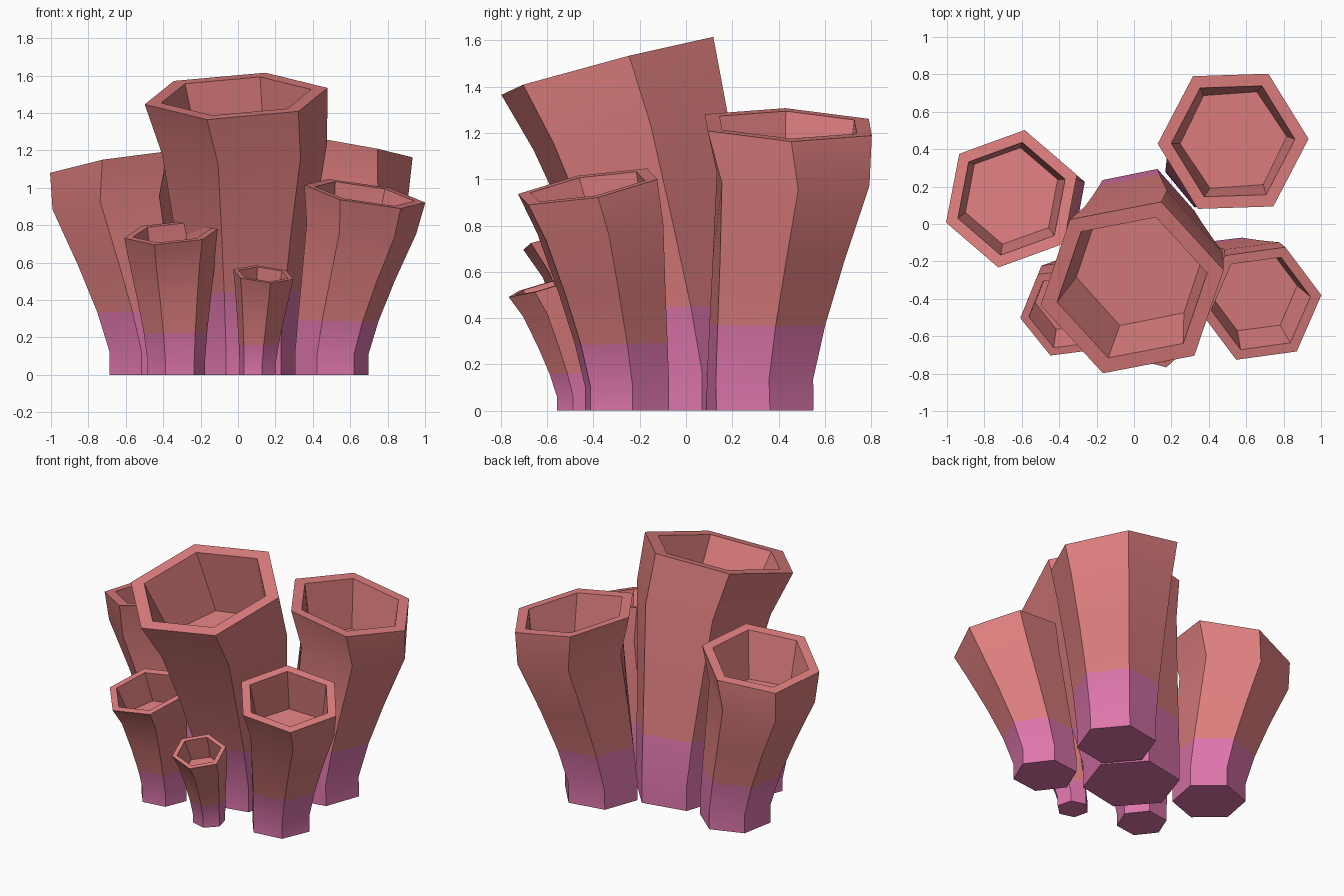
import bpy, bmesh, math
from mathutils import Vector, Quaternion

if "Cube" in bpy.data.objects:
    bpy.data.objects.remove(bpy.data.objects["Cube"])


def material(name, rgb):
    m = bpy.data.materials.new(name)
    m.diffuse_color = (*rgb, 1)
    m.use_nodes = True
    m.node_tree.nodes["Principled BSDF"].inputs["Base Color"].default_value = m.diffuse_color
    return m


coral = material("coral_red", (0.73, 0.209, 0.209))
pink = material("base_pink", (0.72, 0.18, 0.41))

# shared profile: height fraction, path position (0 base, 1 shoulder, 2 rim),
# radius fraction, tilt fraction
OUTER = [(0, 0, .60, 0), (.11, 0, .60, 0), (.30, .22, .66, .1),
         (.53, .56, .76, .3), (.81, 1, .90, .7), (1, 2, 1, 1)]
INNER = [(1, 2, .82, 1), (.75, .9, .70, .6)]
PAINT = .31    # pink below this height fraction


def tube(name, base, shoulder, top, radius, angle, slope, twist=0):
    """Six-sided flared tube bending from base over shoulder to top;
    slope is the rim's rise along x and y, twist turns the foot."""
    bm = bmesh.new()
    full = Vector((0, 0, 1)).rotation_difference(Vector((-slope[0], -slope[1], 1)))
    b, s, p = Vector(base), Vector(shoulder), Vector(top[:2])
    rings = []
    for t, pos, r, tilt in OUTER + INNER:
        xy = b.lerp(s, pos) if pos <= 1 else s.lerp(p, pos - 1)
        c = Vector((xy.x, xy.y, top[2] * t))
        q = Quaternion().slerp(full, tilt)
        ring = []
        for i in range(6):
            a = math.radians(angle + twist * (1 - t) + 60 * i)
            ring.append(bm.verts.new(c + q @ Vector((math.cos(a), math.sin(a), 0)) * radius * r))
        rings.append(ring)
    # walls, rim and cavity
    for lo, hi in zip(rings, rings[1:]):
        for i in range(6):
            j = (i + 1) % 6
            bm.faces.new((lo[i], lo[j], hi[j], hi[i]))
    bm.faces.new(rings[-1])            # cavity floor
    bm.faces.new(rings[0][::-1])       # underside
    bm.normal_update()
    for f in bm.faces:
        f.material_index = int(max(v.co.z for v in f.verts) < (PAINT + .03) * top[2])
    me = bpy.data.meshes.new(name)
    bm.to_mesh(me)
    bm.free()
    me.materials.append(coral)
    me.materials.append(pink)
    ob = bpy.data.objects.new(name, me)
    bpy.context.collection.objects.link(ob)
    # soft bends along the tube, crisp corners around it
    bpy.ops.object.select_all(action='DESELECT')
    ob.select_set(True)
    bpy.context.view_layer.objects.active = ob
    bpy.ops.object.shade_smooth_by_angle(angle=math.radians(38))


tube("centre_tube", (.03, .01), (.035, -.24), (-.01, -.34, 1.49), .50, 11.5, (.04, .26))
tube("back_left_tube", (-.475, .15), (-.675, .15), (-.655, .135, 1.125), .375, 19.5, (.166, -.10))
tube("back_right_tube", (.41, .32), (.545, .463), (.53, .442, 1.235), .41, 2, (-.178, -.035), 8)
tube("front_right_tube", (.50, -.255), (.66, -.37), (.678, -.425, .968), .33, 7, (-.17, .18))
tube("front_left_tube", (-.33, -.32), (-.35, -.405), (-.352, -.47, .76), .26, 8, (.08, .245))
tube("small_front_tube", (.105, -.46), (.13, -.56), (.135, -.61, .538), .168, 44, (-.09, .28))
